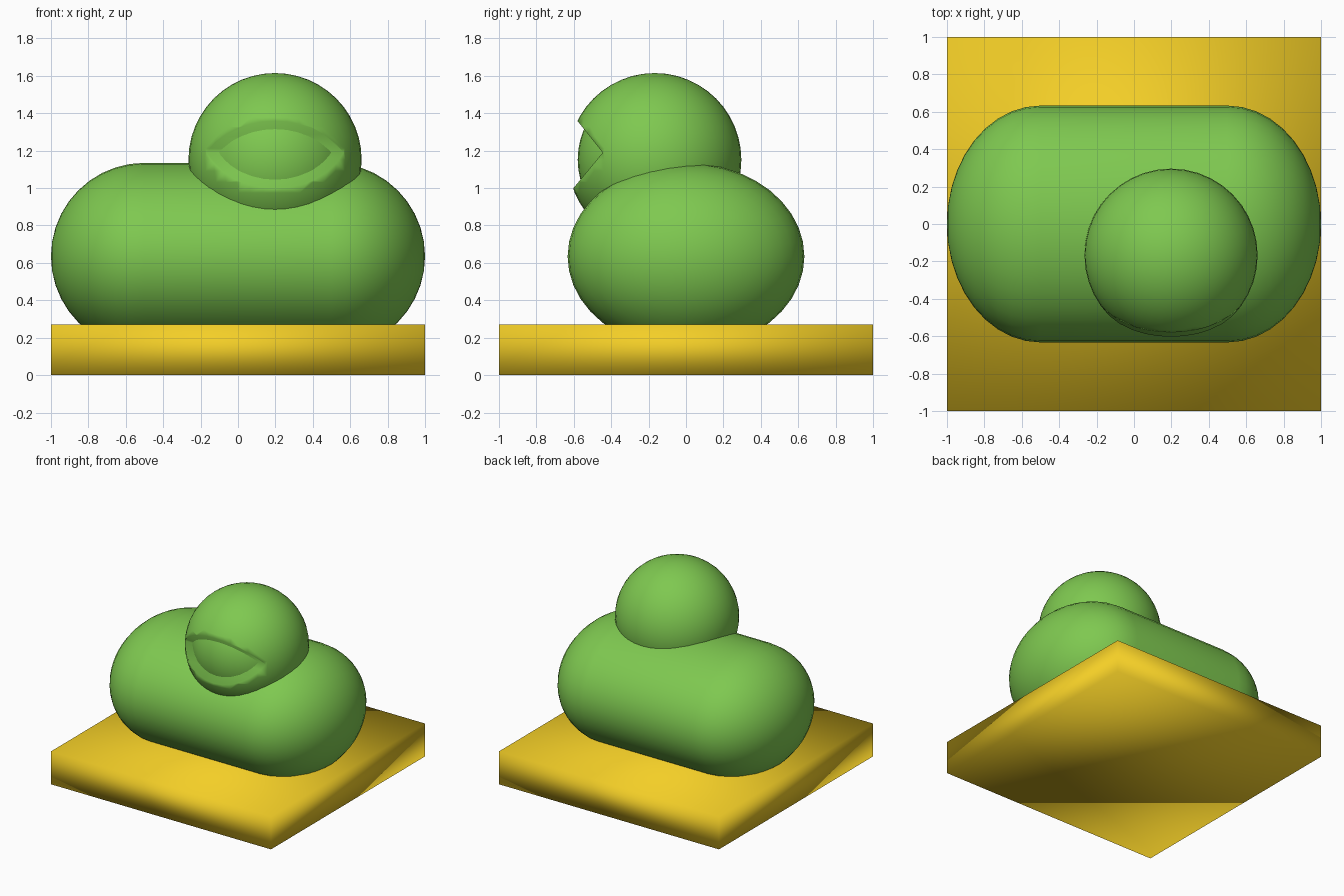
import bpy, bmesh
from math import sin, cos, pi
from mathutils import Vector, Matrix

if "Cube" in bpy.data.objects:
    bpy.data.objects.remove(bpy.data.objects["Cube"])

HEAD = Vector((0.198, -0.167, 1.152))


def material(name, color):
    m = bpy.data.materials.new(name)
    m.diffuse_color = color
    m.use_nodes = True
    m.node_tree.nodes["Principled BSDF"].inputs["Base Color"].default_value = m.diffuse_color
    return m


green = material("green", (0.21, 0.58, 0.08, 1))
yellow = material("yellow", (0.90, 0.62, 0.02, 1))


def make(name, bm, mat=None):
    bmesh.ops.recalc_face_normals(bm, faces=bm.faces)
    me = bpy.data.meshes.new(name)
    bm.to_mesh(me)
    bm.free()
    ob = bpy.data.objects.new(name, me)
    bpy.context.collection.objects.link(ob)
    if mat:
        me.materials.append(mat)
    return ob


def smooth(ob):
    ob.data.shade_smooth()


def ball(name, radius):
    bm = bmesh.new()
    bmesh.ops.create_uvsphere(bm, u_segments=40, v_segments=24, radius=radius,
                              matrix=Matrix.Translation(HEAD))
    return make(name, bm, green)


# Base slab, softly shaded across its edges
bm = bmesh.new()
bmesh.ops.create_cube(bm, size=1, matrix=Matrix.Translation((0, 0, 0.135))
                      @ Matrix.Diagonal((2, 2, 0.27, 1)))
smooth(make("base_slab", bm, yellow))

# Body: capsule lathed around x, then widened in y
bm = bmesh.new()
n = 10
profile = [(s * (0.5 + 0.5 * cos(a)), 0.5 * sin(a))
           for s, order in ((-1, range(n + 1)), (1, range(n, -1, -1)))
           for a in (i * pi / 2 / n for i in order)]
verts = [bm.verts.new((x, 0, r)) for x, r in profile]
edges = [bm.edges.new(p) for p in zip(verts, verts[1:])]
bmesh.ops.spin(bm, geom=verts + edges, cent=(0, 0, 0), axis=(1, 0, 0),
               angle=2 * pi, steps=40)
bmesh.ops.remove_doubles(bm, verts=bm.verts, dist=1e-4)
bmesh.ops.transform(bm, verts=bm.verts, matrix=Matrix.Translation((0, 0, 0.635))
                    @ Matrix.Diagonal((1, 1.266, 1, 1)))
smooth(make("body", bm, green))

# Eyelids: sphere with a wedge-shaped opening in front
lids = ball("eyelids", 0.463)
bm = bmesh.new()
wedge = [(-0.445, 1.19), (-0.725, 1.54), (-0.775, 0.79)]
face = bm.faces.new([bm.verts.new((-0.6, y, z)) for y, z in wedge])
ext = bmesh.ops.extrude_face_region(bm, geom=[face])["geom"]
bmesh.ops.translate(bm, vec=(1.6, 0, 0),
                    verts=[v for v in ext if isinstance(v, bmesh.types.BMVert)])
cutter = make("opening_cutter", bm)
cutter.hide_render = True
mod = lids.modifiers.new("opening", 'BOOLEAN')
mod.operation = 'DIFFERENCE'
mod.solver = 'EXACT'
mod.object = cutter
bpy.context.view_layer.objects.active = lids
bpy.ops.object.modifier_apply(modifier=mod.name)
bpy.data.objects.remove(cutter)
smooth(lids)

# Eyeball showing through the opening
smooth(ball("eyeball", 0.412))
